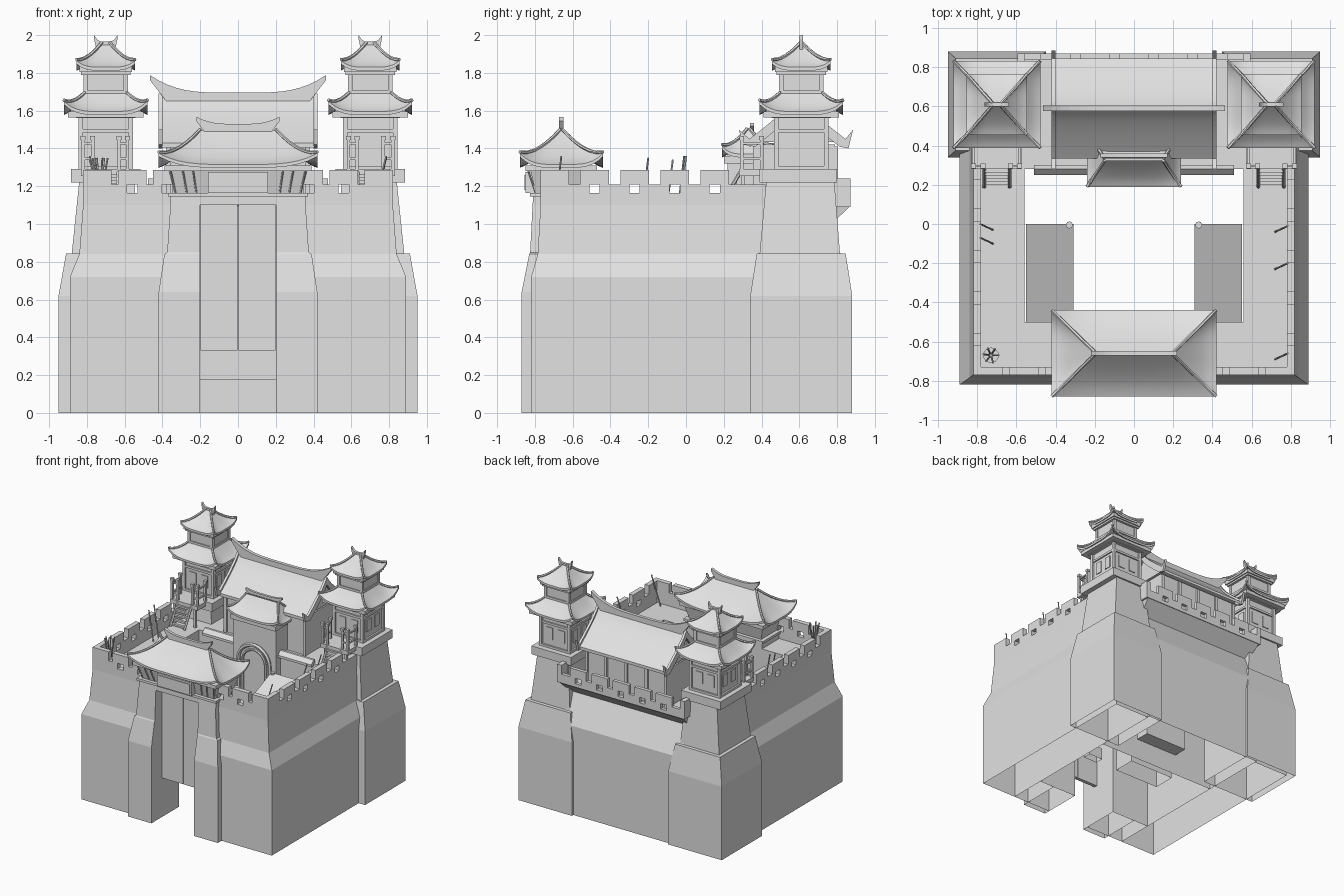
import bpy, bmesh, math
from mathutils import Vector

if "Cube" in bpy.data.objects:
    bpy.data.objects.remove(bpy.data.objects["Cube"], do_unlink=True)

stone = bpy.data.materials.new("plain_grey")
stone.use_nodes = True
GREY = (0.76, 0.76, 0.76, 1)
stone.diffuse_color = GREY
stone.node_tree.nodes["Principled BSDF"].inputs["Base Color"].default_value = GREY


def finish(name, bm, smooth=False):
    bmesh.ops.remove_doubles(bm, verts=bm.verts, dist=0.0002)
    bmesh.ops.recalc_face_normals(bm, faces=bm.faces)
    me = bpy.data.meshes.new(name)
    bm.to_mesh(me)
    bm.free()
    ob = bpy.data.objects.new(name, me)
    bpy.context.collection.objects.link(ob)
    me.materials.append(stone)
    if smooth:
        bpy.ops.object.select_all(action='DESELECT')
        ob.select_set(True)
        bpy.context.view_layer.objects.active = ob
        bpy.ops.object.shade_smooth_by_angle(angle=math.radians(35))


def bridge(bm, rings, first=True, last=True):
    loops = [[bm.verts.new(p) for p in r] for r in rings]
    n = len(loops[0])
    for a, b in zip(loops, loops[1:]):
        for i in range(n):
            bm.faces.new((a[i], a[(i + 1) % n], b[(i + 1) % n], b[i]))
    if first:
        bm.faces.new(loops[0][::-1])
    if last:
        bm.faces.new(loops[-1])


def loft(name, *rects, lid=True):
    """Stack of rectangles (x0, x1, y0, y1, z); shells standing on the ground stay open below."""
    bm = bmesh.new()
    bridge(bm, [[(x0, y0, z), (x1, y0, z), (x1, y1, z), (x0, y1, z)] for x0, x1, y0, y1, z in rects],
           rects[0][-1] > 0, lid)
    finish(name, bm)


def boxes(name, items):
    """Several boxes (x0, x1, y0, y1, z0, z1) in one object."""
    bm = bmesh.new()
    for x0, x1, y0, y1, z0, z1 in items:
        bridge(bm, [[(x0, y0, z), (x1, y0, z), (x1, y1, z), (x0, y1, z)] for z in (z0, z1)])
    finish(name, bm)


def tubes(name, paths, r, sides=6):
    bm = bmesh.new()
    for path in paths:
        pts = [Vector(p) for p in path]
        rings = []
        for i, p in enumerate(pts):
            d = (pts[min(i + 1, len(pts) - 1)] - pts[max(i - 1, 0)]).normalized()
            u = d.cross((0.3, 0.9, 0.1)).normalized()
            v = d.cross(u)
            rings.append([p + r * (u * math.cos(k * math.tau / sides) + v * math.sin(k * math.tau / sides))
                          for k in range(sides)])
        bridge(bm, rings)
    finish(name, bm, True)


def hip_roof(name, cx, cy, a, b, c, d, z0, z1, lift, n=12, rows=6, thick=0.018):
    """Concave roof with upturned corners, eave half-size a,b and top half-size c,d."""
    def point(t, sx, sy):
        edge = abs(sx * sy) ** 4
        z = z0 + (z1 - z0) * t ** 1.35 + lift * edge * (1 - t) ** 2
        return Vector((cx + sx * (a + (c - a) * t), cy + sy * (b + (d - b) * t), z))
    s = [-1 + 2 * i / n for i in range(n)]
    around = [(k, -1) for k in s] + [(1, k) for k in s] + [(-k, 1) for k in s] + [(-1, -k) for k in s]
    outer = [[point(j / rows, *q) for q in around] for j in range(rows + 1)]
    under = [[p - Vector((0, 0, thick)) for p in ring] for ring in outer[::-1]]
    bm = bmesh.new()
    bridge(bm, under + outer, False, False)
    finish(name, bm, True)
    tubes(name + "_hip_ribs", [[point(j / rows, sx, sy) + Vector((0, 0, 0.006)) for j in range(rows + 1)]
                               for sx in (-1, 1) for sy in (-1, 1)], 0.009)


def ridge(name, cx, cy, half, z, h, rise, width, n=20):
    """Ridge beam with a flat foot and ends that sweep upward."""
    bm = bmesh.new()
    rings = []
    for i in range(n + 1):
        s = -1 + 2 * i / n
        foot = z + rise * max(0, abs(s) - 0.8) / 0.2
        top = z + h * (1 - 0.5 * abs(s) ** 6) + rise * abs(s) ** 4
        x = cx + half * s
        rings.append([(x, cy - width, foot), (x, cy + width, foot), (x, cy + width, top), (x, cy - width, top)])
    bridge(bm, rings)
    finish(name, bm)


def parapet(name, along_x, centres, lo, hi, t0, t1, drop=0.0, base=1.08):
    """Battlement with a square loophole in each merlon."""
    low, mid, top = 1.165 - drop, 1.21 - drop, 1.285 - drop
    spans = [(lo, hi, base, low)]
    cuts = [lo] + [e for c in sorted(centres) for e in (c - 0.027, c + 0.027)] + [hi]
    spans += [(cuts[i], cuts[i + 1], low, mid) for i in range(0, len(cuts), 2)]
    spans += [(max(lo, c - 0.076), min(hi, c + 0.076), mid, top) for c in centres]
    boxes(name, [(u, v, t0, t1, a, b) if along_x else (t0, t1, u, v, a, b) for u, v, a, b in spans])


for s, side in ((1, "left"), (-1, "right")):
    def m(x0, x1, *rest):
        return ((x0, x1) if s > 0 else (-x1, -x0)) + rest

    # Side and front curtain walls with their sloped waist
    loft(side + "_wall", m(.56, .89, -.82, .84, 0), m(.56, .89, -.82, .84, .72),
         m(.56, .84, -.785, .8, .84), m(.56, .82, -.77, .79, 1.1))
    loft(side + "_front_wall", m(.2, .56, -.82, -.5, 0), m(.2, .56, -.82, -.5, .72),
         m(.2, .56, -.785, -.5, .84), m(.2, .56, -.77, -.5, 1.1))
    loft(side + "_gate_pier", m(.2, .42, -.87, -.5, 0), m(.2, .42, -.87, -.5, .64),
         m(.2, .39, -.83, -.5, .84), m(.2, .375, -.825, -.5, .85), m(.2, .355, -.81, -.5, 1.14))
    parapet(side + "_parapet", False, [-.484 + .212 * i for i in range(4)], -.77, .42, *m(.78, .82))
    parapet(side + "_front_parapet", True, [s * .375, s * .56], *m(.3, .82), -.77, -.73)
    boxes(side + "_corner_merlons", [m(.78, .82, -.77, -.62, 1.2, 1.285), m(.67, .82, -.77, -.73, 1.2, 1.285)])

    # Corner tower base
    tx, ty = s * .70, .61
    loft(side + "_tower_base", m(.45, .95, .34, .88, 0), m(.45, .95, .34, .88, .62),
         m(.49, .91, .375, .845, .845), m(.515, .88, .39, .815, .845), m(.55, .84, .425, .785, 1.23))
    boxes(side + "_tower_platform", [m(.515, .885, .39, .80, 1.22, 1.29), m(.575, .83, .28, .4, 1.255, 1.29),
                                     m(.6, .62, .29, .31, 1.1, 1.26), m(.79, .81, .29, .31, 1.1, 1.26)])
    # Railings around the landing
    rails = [m(x - .009, x + .009, y - .009, y + .009, 1.29, 1.45)
             for x in (.585, .63, .77, .82) for y in (.295, .4) if y < .3 or x in (.585, .82)]
    rails += [(c[0] - .004, c[1] + .004, c[2] - .004, c[3] + .004, 1.445, 1.465) for c in rails]
    rails += [m(x0, x1, .29, .3, z, z + .012) for x0, x1 in ((.585, .63), (.77, .82)) for z in (1.34, 1.42)]
    rails += [m(x - .006, x + .006, .295, .4, z, z + .012) for x in (.585, .82) for z in (1.34, 1.42)]
    boxes(side + "_railing", rails)
    steps = [m(.64, .76, .2 + .016 * i, .222 + .016 * i, 1.115 + .033 * i, 1.13 + .033 * i) for i in range(5)]
    boxes(side + "_stair_treads", steps)
    tubes(side + "_stair_stringers", [[(s * x, .19, 1.11), (s * x, .29, 1.28)] for x in (.635, .765)], .01)

    # Two storeys of the tower with posts, beams, eave boards and window plates
    boxes(side + "_tower_rooms", [(tx - .13, tx + .13, ty - .13, ty + .13, 1.28, 1.62),
                                  (tx - .11, tx + .11, ty - .11, ty + .11, 1.62, 1.85)])
    frame = []
    for h, z0, z1 in ((.145, 1.29, 1.6), (.118, 1.69, 1.83)):
        frame += [(tx + i * (h - .012) - .012, tx + i * (h - .012) + .012, ty + j * (h - .012) - .012,
                   ty + j * (h - .012) + .012, z0, z1) for i in (-1, 1) for j in (-1, 1)]
        frame += [(tx - w, tx + w, ty - w, ty + w, z, z + .018)
                  for w, z in ((h, z0), (h - .003, (z0 + z1) / 2 + .04), (h + .012, z1 - .04))]
    frame += [(tx - w, tx + w, ty - w, ty + w, z, z + .03) for w, z in ((.2, 1.565), (.14, 1.805))]
    boxes(side + "_tower_frame", frame)
    panes = []
    for k in (-.055, .055):
        for e in (-1, 1):
            panes += [(tx + k - .03, tx + k + .03, ty + e * .133 - .004, ty + e * .133 + .004, 1.36, 1.46),
                      (tx + e * .133 - .004, tx + e * .133 + .004, ty + k - .03, ty + k + .03, 1.36, 1.46)]
    boxes(side + "_tower_windows", panes)
    hip_roof(side + "_lower_tower_roof", tx, ty, .222, .222, .09, .09, 1.595, 1.715, .055)
    hip_roof(side + "_upper_tower_roof", tx, ty, .155, .155, .02, .004, 1.83, 1.955, .035)
    ridge(side + "_tower_ridge", tx, ty, .062, 1.925, .04, .055, .01)

    # Lean-to roof in the yard with its corner post
    bm = bmesh.new()
    bridge(bm, [[(s * x, -.5, .87), (s * x, 0, 1.08), (s * x, 0, 1.05), (s * x, -.5, .84)] for x in (.31, .55)])
    finish(side + "_shed_roof", bm)
    tubes(side + "_shed_post", [[(s * .33, -.005, .84), (s * .33, -.005, 1.09)]], .018, 10)

    # Spears leaning on the parapet
    spots = ((-.02, 1.36), (-.21, 1.35), (-.67, 1.36)) if s > 0 else ((-.01, 1.36), (-.08, 1.34))
    tubes(side + "_spears", [[(s * .72, y - .02, 1.1), (s * .785, y + .01, z)] for y, z in spots], .005)

loft("yard_crate", (.41, .54, .02, .09, 0), (.41, .54, .02, .09, .1), lid=False)
tubes("spear_basket", [[(-.73, -.67, 1.1), (-.73, -.67, 1.18)]], .04, 10)
tubes("basket_spears", [[(-.73, -.67, 1.12), (-.73 + .04 * math.cos(k), -.67 + .04 * math.sin(k), 1.35)]
                        for k in range(0, 6)], .005)

# Gate: lintel, flared upper storey, doors, plaque and roof
boxes("gate_lintel", [(-.36, .36, -.81, -.5, 1.1, 1.15)])
boxes("gate_doors", [(-.198, -.002, -.73, -.70, .33, 1.1), (.002, .198, -.73, -.70, .33, 1.1)])
loft("gate_upper_storey", (-.33, .33, -.79, -.53, 1.14), (-.375, .375, -.83, -.49, 1.31))
boxes("gate_beams", [(-.37, .37, -.825, -.495, 1.145, 1.165), (-.39, .39, -.85, -.47, 1.28, 1.31)])
tubes("gate_braces", [[(x, -.795, 1.16), (x * 1.08, -.835, 1.28)] for x in (-.33, -.27, -.22, .22, .27, .33)], .005)
boxes("gate_plaque", [(-.16, .16, -.85, -.8, 1.165, 1.275), (-.145, .145, -.856, -.849, 1.18, 1.26)])
hip_roof("gate_roof", 0, -.66, .42, .22, .2, .006, 1.315, 1.495, .06, 16)
ridge("gate_ridge", 0, -.66, .22, 1.485, .045, .06, .012)

# Back wall, hall terrace and overhanging rear gallery
loft("hall_terrace", (-.56, .56, .28, .86, 0), (-.56, .56, .28, .86, .75),
     (-.56, .56, .28, .755, .985), (-.58, .58, .28, .87, 1.095), (-.58, .58, .28, .87, 1.1))
loft("terrace_cornice", (-.51, .51, .25, .3, 1.08), (-.51, .51, .25, .3, 1.1), (-.51, .51, .28, .3, 1.13))
parapet("rear_parapet", True, [-.4 + .2 * i for i in range(5)], -.58, .58, .84, .87, .045, 1.09)
boxes("rear_parapet_ends", [(x - .02, x + .02, .78, .87, 1.09, 1.24) for x in (-.575, .575)])

# Main hall with curved gable roof
boxes("hall_body", [(-.38, .38, .37, .79, 1.09, 1.42)])
boxes("hall_frame", [(x - .012, x + .012, y - .01, y + .01, 1.1, 1.41)
                     for x in (-.37, -.19, 0, .19, .37) for y in (.365, .795)])
slope = []
for i in range(17):
    k = -1 + i / 8
    slope.append((.59 + .255 * k, 1.67 - .24 * abs(k) ** .8))
bm = bmesh.new()
bridge(bm, [[(x, y, z) for y, z in slope] + [(x, y, z - .025) for y, z in slope[::-1]] for x in (-.405, .405)])
finish("hall_roof", bm, True)
bm = bmesh.new()
bridge(bm, [[(x, y, z - .02) for y, z in slope[1:-1]] for x in (-.385, .385)])
finish("hall_gables", bm)
# Barge boards whose lower ends curl upward
upper = [(.28, 1.5)] + [(y, z + .02) for y, z in slope] + [(.885, 1.5)]
lower = [(.3, 1.42)] + [(y, z - .045) for y, z in slope[1:-1]] + [(.86, 1.4)]
bm = bmesh.new()
for x in (-.41, .41):
    bridge(bm, [[(x + e, y, z) for y, z in upper + lower[::-1]] for e in (-.01, .01)])
finish("hall_barge_boards", bm)
ridge("hall_ridge", 0, .59, .465, 1.64, .055, .12, .014)

# Entrance pavilion with double arched doorway and low kerb
boxes("entrance_body", [(-.2, .2, .22, .4, .18, 1.38), (-.21, .21, .2, .4, 1.32, 1.36)])
for name, r, tube in (("entrance_outer_arch", .145, .016), ("entrance_inner_arch", .105, .01)):
    arch = [(r * math.cos(a * math.pi / 14), .212, 1.0 + r * math.sin(a * math.pi / 14)) for a in range(15)]
    tubes(name, [[(r, .212, .34)] + arch + [(-r, .212, .34)]], tube)
loft("entrance_kerb", (-.21, .21, .03, .22, 0), (-.21, .21, .03, .22, .18), lid=False)
hip_roof("entrance_roof", 0, .33, .24, .14, .15, .006, 1.37, 1.5, .045)
ridge("entrance_ridge", 0, .35, .17, 1.49, .03, .03, .01)
